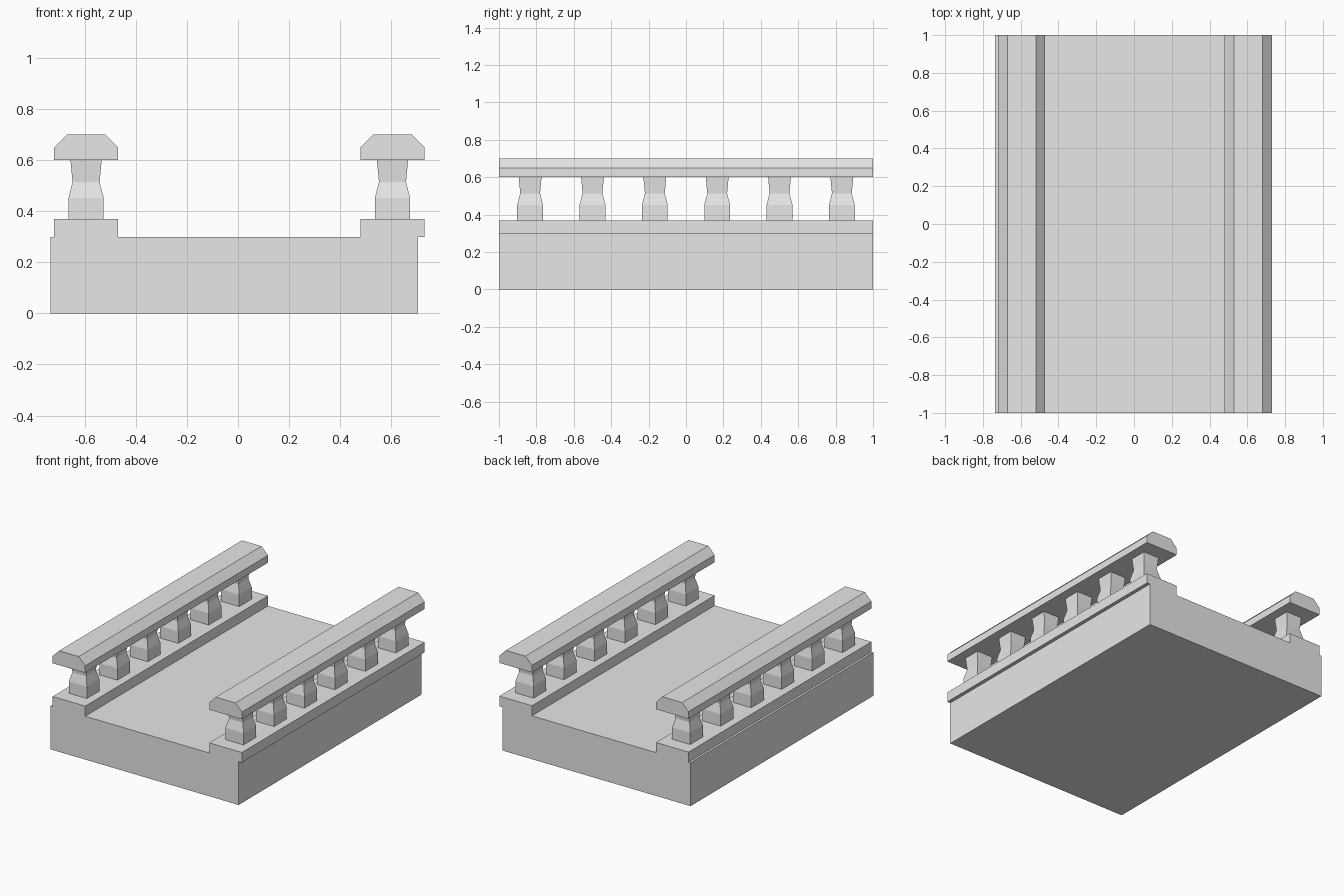
import bpy
import bmesh

cube = bpy.data.objects.get("Cube")
if cube:
    bpy.data.objects.remove(cube, do_unlink=True)

# Single stone colour
stone = bpy.data.materials.new("light grey stone")
stone.use_nodes = True
grey = (0.8, 0.8, 0.8, 1)
stone.diffuse_color = grey
stone.node_tree.nodes["Principled BSDF"].inputs["Base Color"].default_value = grey


def add_object(name, bm, location=(0, 0, 0)):
    bmesh.ops.recalc_face_normals(bm, faces=bm.faces)
    mesh = bpy.data.meshes.new(name)
    bm.to_mesh(mesh)
    bm.free()
    mesh.materials.append(stone)
    obj = bpy.data.objects.new(name, mesh)
    obj.location = location
    bpy.context.collection.objects.link(obj)
    return obj


def extrude_profile(name, profile, x=0):
    """Run an x-z outline along the whole length of the bridge."""
    bm = bmesh.new()
    face = bm.faces.new([bm.verts.new((px, -1, pz)) for px, pz in profile])
    new = bmesh.ops.extrude_face_region(bm, geom=[face])["geom"]
    verts = [v for v in new if isinstance(v, bmesh.types.BMVert)]
    bmesh.ops.translate(bm, verts=verts, vec=(0, 2, 0))
    return add_object(name, bm, (x, 0, 0))


def box_profile(x0, x1, z0, z1):
    return [(x0, z0), (x1, z0), (x1, z1), (x0, z1)]


def square_column(name, sections, location):
    """Stack square sections given as (half width, height)."""
    bm = bmesh.new()
    rings = [[bm.verts.new((sx * h, sy * h, z))
              for sx, sy in ((-1, -1), (1, -1), (1, 1), (-1, 1))]
             for h, z in sections]
    for low, high in zip(rings, rings[1:]):
        for i in range(4):
            j = (i + 1) % 4
            bm.faces.new((low[i], low[j], high[j], high[i]))
    bm.faces.new(rings[0])
    bm.faces.new(rings[-1])
    return add_object(name, bm, location)


# Bridge deck
extrude_profile("deck", box_profile(-0.735, 0.705, 0, 0.3))

# Balustrades: curb, chamfered handrail and square balusters
rail = [(-0.125, 0.6), (0.125, 0.6), (0.125, 0.65),
        (0.075, 0.7), (-0.075, 0.7), (-0.125, 0.65)]
baluster = [(0.069, 0.37), (0.069, 0.452), (0.053, 0.514), (0.061, 0.6)]
for side, x in (("right", -0.595), ("left", 0.605)):
    extrude_profile(side + "_curb", box_profile(-0.125, 0.125, 0.3, 0.37), x)
    extrude_profile(side + "_handrail", rail, x)
    for i in range(6):
        y = (i - 2.5) / 3
        square_column(f"{side}_baluster_{i + 1}", baluster, (x, y, 0))
